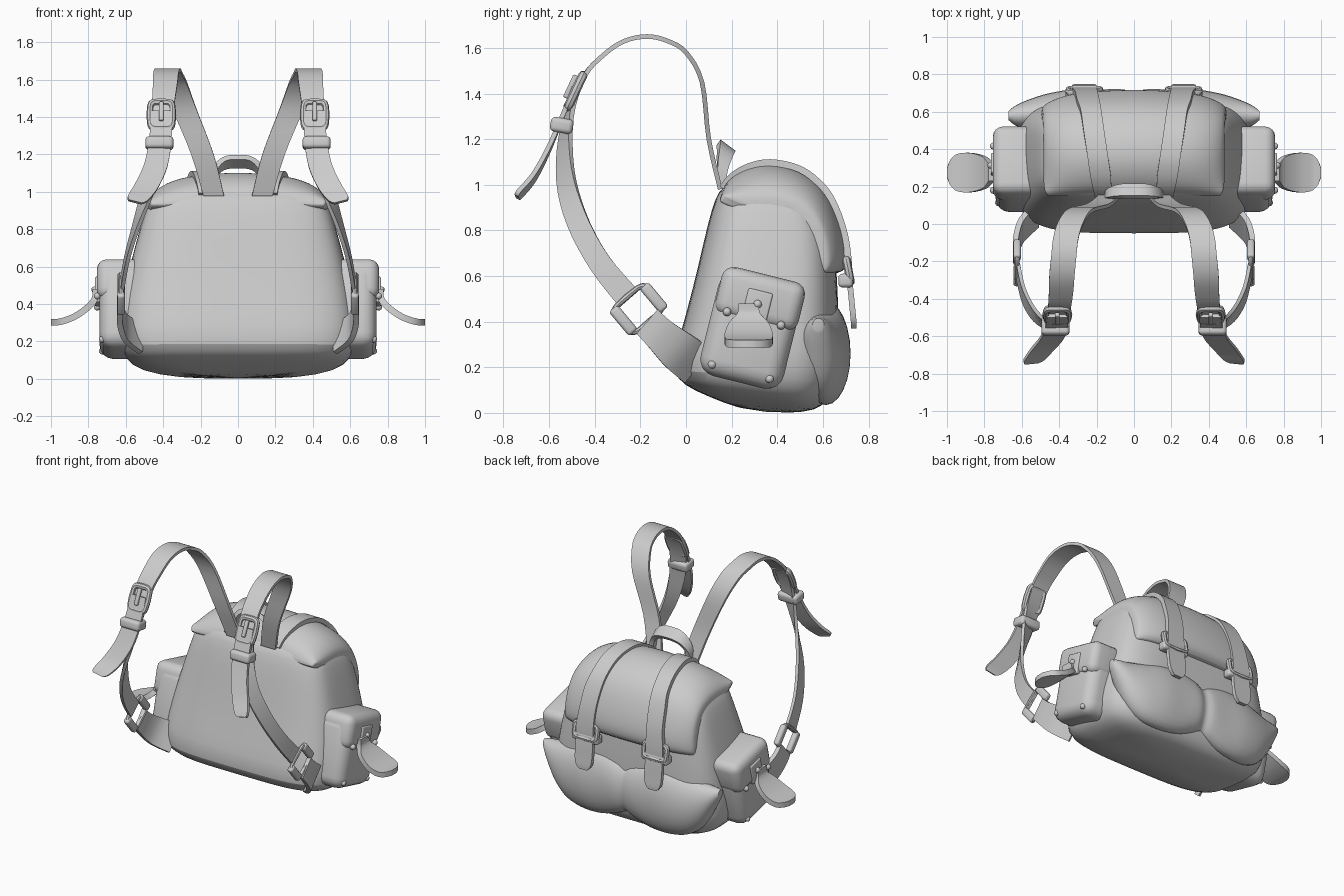
import bpy, bmesh, math
from mathutils import Vector, Matrix

if "Cube" in bpy.data.objects:
    bpy.data.objects.remove(bpy.data.objects["Cube"], do_unlink=True)

GREY = (.6, .6, .6, 1)
cloth = bpy.data.materials.new("grey cloth")
cloth.use_nodes = True
cloth.diffuse_color = GREY
cloth.node_tree.nodes["Principled BSDF"].inputs["Base Color"].default_value = GREY


def finish(name, bm, mirror=False, subsurf=0, angle=40):
    bmesh.ops.recalc_face_normals(bm, faces=bm.faces)
    mesh = bpy.data.meshes.new(name)
    bm.to_mesh(mesh)
    bm.free()
    mesh.materials.append(cloth)
    obj = bpy.data.objects.new(name, mesh)
    bpy.context.collection.objects.link(obj)
    bpy.ops.object.select_all(action='DESELECT')
    obj.select_set(True)
    bpy.context.view_layer.objects.active = obj
    bpy.ops.object.shade_smooth_by_angle(angle=math.radians(angle))
    if mirror:
        obj.modifiers.new("mirror", 'MIRROR')
    if subsurf:
        mod = obj.modifiers.new("smooth", 'SUBSURF')
        mod.levels = mod.render_levels = subsurf
    return obj


def loft(name, rings, closed=False, **options):
    """Skin a row of equal rings, capping the ends unless closed."""
    bm = bmesh.new()
    rows = [[bm.verts.new(p) for p in ring] for ring in rings]
    n = len(rows[0])
    pairs = list(zip(rows, rows[1:]))
    if closed:
        pairs.append((rows[-1], rows[0]))
    for a, b in pairs:
        for i in range(n):
            j = (i + 1) % n
            bm.faces.new((a[i], a[j], b[j], b[i]))
    if not closed:
        bm.faces.new(rows[0])
        bm.faces.new(rows[-1])
    return finish(name, bm, **options)


def spline(rows, steps=4):
    """Catmull-Rom interpolation of rows of numbers."""
    rows = [Vector(r) for r in rows]
    out = []
    for i in range(len(rows) - 1):
        p, q = rows[i], rows[i + 1]
        before, after = rows[max(i - 1, 0)], rows[min(i + 2, len(rows) - 1)]
        for s in range(steps):
            t = s / steps
            m, k = (q - before) / 2, (after - p) / 2
            out.append(p * (2*t**3 - 3*t*t + 1) + m * (t**3 - 2*t*t + t)
                       + q * (3*t*t - 2*t**3) + k * (t**3 - t*t))
    return out + [rows[-1]]


def ribbon(name, rows, start=(1, 0, 0), end=None, twist=(0, 1), thick=.025, mirror=True):
    """Flat strap through (x, y, z, width) rows, turning its width direction."""
    pts = spline(rows)
    start, end = Vector(start), Vector(end or start)
    rings = []
    for i, row in enumerate(pts):
        p = row.to_3d()
        t = (i / (len(pts) - 1) - twist[0]) / (twist[1] - twist[0])
        t = min(max(t, 0), 1)
        across = start.lerp(end, t * t * (3 - 2 * t)).normalized()
        ahead = pts[min(i + 1, len(pts) - 1)].to_3d() - pts[max(i - 1, 0)].to_3d()
        up = ahead.cross(across).normalized() * thick / 2
        side = across * row[3] / 2
        rings.append([p + side + up, p - side + up, p - side - up, p + side - up])
    return loft(name, rings, mirror=mirror)


def power(v, e):
    return math.copysign(abs(v) ** (2 / e), v)


def angles(n):
    return [2 * math.pi * i / n for i in range(n)]


def box(name, size, matrix, bevel):
    bm = bmesh.new()
    bmesh.ops.create_cube(bm, size=1, matrix=Matrix.Diagonal((*size, 1)))
    bmesh.ops.bevel(bm, geom=bm.edges[:], offset=bevel, segments=4, profile=.5, affect='EDGES')
    bm.transform(matrix)
    return finish(name, bm, mirror=True)


def frame(name, centre, u, v, radius):
    """Rounded rectangular buckle ring."""
    c, u, v = Vector(centre), Vector(u), Vector(v)
    n = u.cross(v).normalized()
    rings = []
    for a in angles(28):
        arm = u * power(math.cos(a), 5) + v * power(math.sin(a), 5)
        out = arm.normalized()
        rings.append([c + arm + radius * (out * math.cos(b) + n * math.sin(b)) for b in angles(8)])
    return loft(name, rings, closed=True, mirror=True)


def placed(x, y, z, tilt=0):
    return Matrix.Translation((x, y, z)) @ Matrix.Rotation(math.radians(tilt), 4, 'X')


# Main bag: front y, front z, back y, back z, half width of each level
levels = [(.25, .01, .45, -.002, .22), (.09, .075, .57, .01, .46), (-.01, .12, .62, .05, .58),
          (-.06, .18, .66, .13, .63), (-.045, .28, .67, .25, .64), (.005, .45, .67, .45, .615),
          (.055, .65, .66, .63, .57), (.095, .83, .65, .78, .525), (.13, .95, .6, .91, .487),
          (.16, .99, .57, .95, .44), (.22, 1.03, .52, 1, .33), (.3, 1.05, .45, 1.04, .2)]
rings = []
for fy, fz, by, bz, w in levels:
    ring = []
    for a in angles(36):
        d = (1 + power(math.sin(a), 4)) / 2
        ring.append((w * power(math.cos(a), 4), fy + (by - fy) * d, fz + (bz - fz) * d))
    rings.append(ring)
loft("main_bag", rings, subsurf=1)

# Lid: outer and inner side profiles (y, z); the outer one sinks to the inner at the sides
outer = [(.16, .985), (.19, 1.04), (.27, 1.09), (.37, 1.113), (.5, 1.085), (.61, 1.005),
         (.67, .9), (.71, .78), (.725, .68), (.7, .61)]
inner = [(.17, .95), (.2, .93), (.28, .92), (.37, .92), (.46, .905), (.53, .87),
         (.57, .81), (.59, .74), (.595, .67), (.6, .62)]
sides = [(.49, 1), (.475, .76), (.425, .47), (.33, .2), (.18, .06)]
stations = [(-x, f) for x, f in sides] + [(0, 0)] + sides[::-1]
rings = []
for x, f in stations:
    edge = [Vector((x * (1.09 - z / 10), y, z)) for y, z in inner]
    top = [Vector((i.x, *o)).lerp(i, f * .92) for o, i in zip(outer, edge)]
    under = [Vector((i.x * .96, i.y - .03, i.z - .02)) for i in edge[::-1]]
    rings.append(top + under)
loft("lid", rings, subsurf=2)

# Curled two-lobed rear pocket: x, y, top, bottom, half thickness
lobe = [(.06, .625, .455, .085, .095), (.18, .62, .485, .045, .1), (.32, .61, .48, .035, .11),
        (.45, .595, .45, .06, .105), (.55, .585, .43, .14, .085), (.63, .58, .42, .28, .055),
        (.67, .58, .415, .36, .025)]
rows = [(-r[0], *r[1:]) for r in lobe[::-1]] + [(0, .625, .43, .11, .08)] + lobe
loft("rear_pocket", [[(x, y + t * math.cos(a), (top + low) / 2 + (top - low) / 2 * math.sin(a))
                      for a in angles(24)] for x, y, top, low, t in spline(rows)])

# Side pockets with flap, plate, studs and tongue
tilted = placed(0, .285, .36, -14)
box("side_pocket", (.27, .375, .465), tilted @ placed(.605, 0, 0), .075)
box("side_flap", (.25, .375, .22), tilted @ placed(.63, .005, .145), .055)
box("side_plate", (.03, .11, .14), tilted @ placed(.75, 0, .11), .008)
studs = bmesh.new()
for x, y, z in [(.752, .122, .055), (.752, -.122, .055), (.725, .13, -.185),
                (.725, -.13, -.185), (.765, 0, .12)]:
    bmesh.ops.create_icosphere(studs, subdivisions=2, radius=.019,
                               matrix=tilted @ placed(x, y, z))
finish("studs", studs, mirror=True)
ribbon("side_tongue", [(.76, .275, .48, .09), (.765, .275, .43, .1), (.8, .275, .385, .17),
                       (.87, .275, .335, .21), (.94, .275, .308, .2), (.98, .275, .303, .14),
                       (1, .275, .303, .05)], start=(0, 1, 0), thick=.035)

# Shoulder straps, twisting toward the sides of the bag
ribbon("shoulder_strap",
       [(.13, .15, .98, .11), (.19, .1, 1.2, .12), (.29, .07, 1.45, .13), (.34, 0, 1.58, .135),
        (.365, -.08, 1.63, .135), (.375, -.17, 1.65, .135), (.385, -.27, 1.63, .135),
        (.39, -.36, 1.57, .13), (.4, -.45, 1.47, .12), (.42, -.52, 1.28, .11),
        (.47, -.53, 1.05, .1), (.535, -.48, .85, .1), (.59, -.38, .66, .1), (.62, -.25, .5, .11)],
       end=(0, .75, .65), twist=(.55, .92), thick=.02)
ribbon("lower_strap", [(.63, -.17, .4, .14), (.63, -.11, .34, .15), (.6, -.03, .27, .18),
                       (.52, .05, .21, .19)], start=(0, .65, .75), thick=.03)
ribbon("strap_end", [(.41, -.49, 1.43, .11), (.415, -.55, 1.28, .12), (.44, -.61, 1.14, .125),
                     (.49, -.67, 1.03, .125), (.535, -.725, .965, .11), (.55, -.74, .945, .07)],
       end=(1, -.1, .25), thick=.02)
frame("strap_buckle", (.41, -.485, 1.41), (.06, 0, 0), (0, .033, .07), .02)
box("buckle_prong", (.025, .025, .11), placed(.41, -.505, 1.43, -25), .008)
box("strap_keeper", (.15, .1, .065), placed(.42, -.545, 1.26, -10), .02)
frame("lower_buckle", (.625, -.21, .455), (0, .07, .06), (0, .048, -.055), .014)
for part, y, z in [("inner", -.14, .505), ("outer", -.275, .405)]:
    box("lower_buckle_" + part, (.04, .05, .14), placed(.625, y, z, 40), .015)

# Carry handle
arch = [(.14, .155, .99, .04), (.135, .16, 1.08, .055), (.1, .17, 1.135, .07),
        (.055, .175, 1.158, .08)]
ribbon("carry_handle", [(-x, *r) for x, *r in arch] + [(0, .175, 1.162, .08)] + arch[::-1],
       start=(0, .8, -.6), thick=.03, mirror=False)

# Lid straps with buckles and hanging tongues
ribbon("lid_strap", [(.16, .16, .985, .1), (.17, .2, 1.035, .1), (.18, .27, 1.077, .11),
                     (.195, .37, 1.097, .11), (.215, .5, 1.068, .11), (.23, .6, .99, .11),
                     (.245, .655, .9, .12), (.255, .695, .78, .12), (.265, .712, .66, .13),
                     (.265, .715, .57, .13)], thick=.03)
ribbon("lid_tongue", [(.265, .705, .64, .12), (.265, .72, .55, .13), (.265, .73, .45, .13),
                      (.265, .735, .4, .11), (.265, .735, .37, .06)], thick=.025)
frame("lid_buckle", (.265, .712, .625), (.085, 0, 0), (0, -.01, .05), .018)
box("lid_keeper", (.2, .065, .06), placed(.265, .7, .58), .018)
